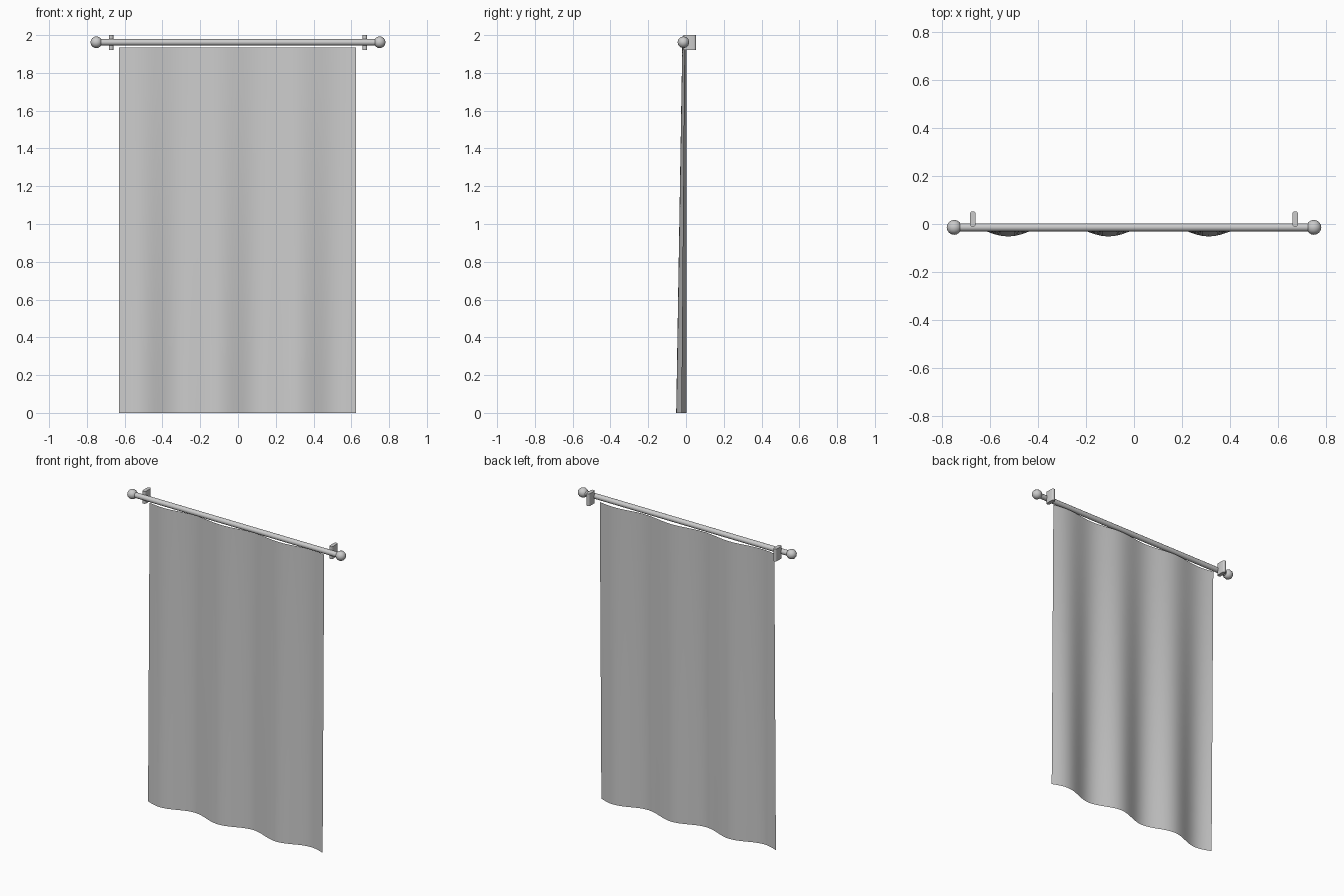
import bpy, bmesh, math

if "Cube" in bpy.data.objects:
    bpy.data.objects.remove(bpy.data.objects["Cube"])

ROD_Y, ROD_Z = -0.014, 1.962


def finish(name, bm, angle=None):
    mesh = bpy.data.meshes.new(name)
    bm.to_mesh(mesh)
    bm.free()
    obj = bpy.data.objects.new(name, mesh)
    bpy.context.collection.objects.link(obj)
    if angle:
        bpy.ops.object.select_all(action='DESELECT')
        obj.select_set(True)
        bpy.context.view_layer.objects.active = obj
        bpy.ops.object.shade_smooth_by_angle(angle=math.radians(angle))
    return obj


# Curtain: a single sheet with three soft folds that deepen toward the hem
NX, NZ = 48, 8
X0, X1, TOP = -0.63, 0.626, 1.935
bm = bmesh.new()
grid = []
for j in range(NZ + 1):
    t = j / NZ
    depth = 0.055 + (0.023 - 0.055) * t
    row = []
    for i in range(NX + 1):
        u = i / NX
        y = 0.003 - depth * (1 + math.sin(6 * math.pi * u)) / 2
        row.append(bm.verts.new((X0 + (X1 - X0) * u, y, TOP * t)))
    grid.append(row)
for j in range(NZ):
    for i in range(NX):
        bm.faces.new((grid[j][i], grid[j][i + 1], grid[j + 1][i + 1], grid[j + 1][i]))
finish("curtain", bm, 40)

# Rod
bpy.ops.mesh.primitive_cylinder_add(vertices=12, radius=0.0168, depth=1.46,
                                    location=(0, ROD_Y, ROD_Z), rotation=(0, math.pi / 2, 0))
bpy.context.object.name = "rod"
bpy.ops.object.shade_smooth_by_angle(angle=math.radians(40))

for side, s in (("left", -1), ("right", 1)):
    # Ball finial on each rod end
    bpy.ops.mesh.primitive_uv_sphere_add(segments=12, ring_count=8, radius=0.031,
                                         location=(s * 0.75, ROD_Y, ROD_Z),
                                         rotation=(0, math.pi / 2, 0))
    bpy.context.object.name = side + "_finial"
    bpy.ops.object.shade_smooth_by_angle(angle=math.radians(50))

    # Wall bracket: upright plate with rounded front and back edges
    bm = bmesh.new()
    bmesh.ops.create_cube(bm, size=1)
    bmesh.ops.scale(bm, vec=(0.024, 0.065, 0.08), verts=bm.verts)
    bmesh.ops.translate(bm, vec=(s * 0.672, 0.0205, 1.96), verts=bm.verts)
    upright = [e for e in bm.edges if abs(e.verts[0].co.z - e.verts[1].co.z) > 0.01]
    bmesh.ops.bevel(bm, geom=upright, offset=0.011, segments=3, profile=0.5, affect='EDGES')
    finish(side + "_bracket", bm, 40)
